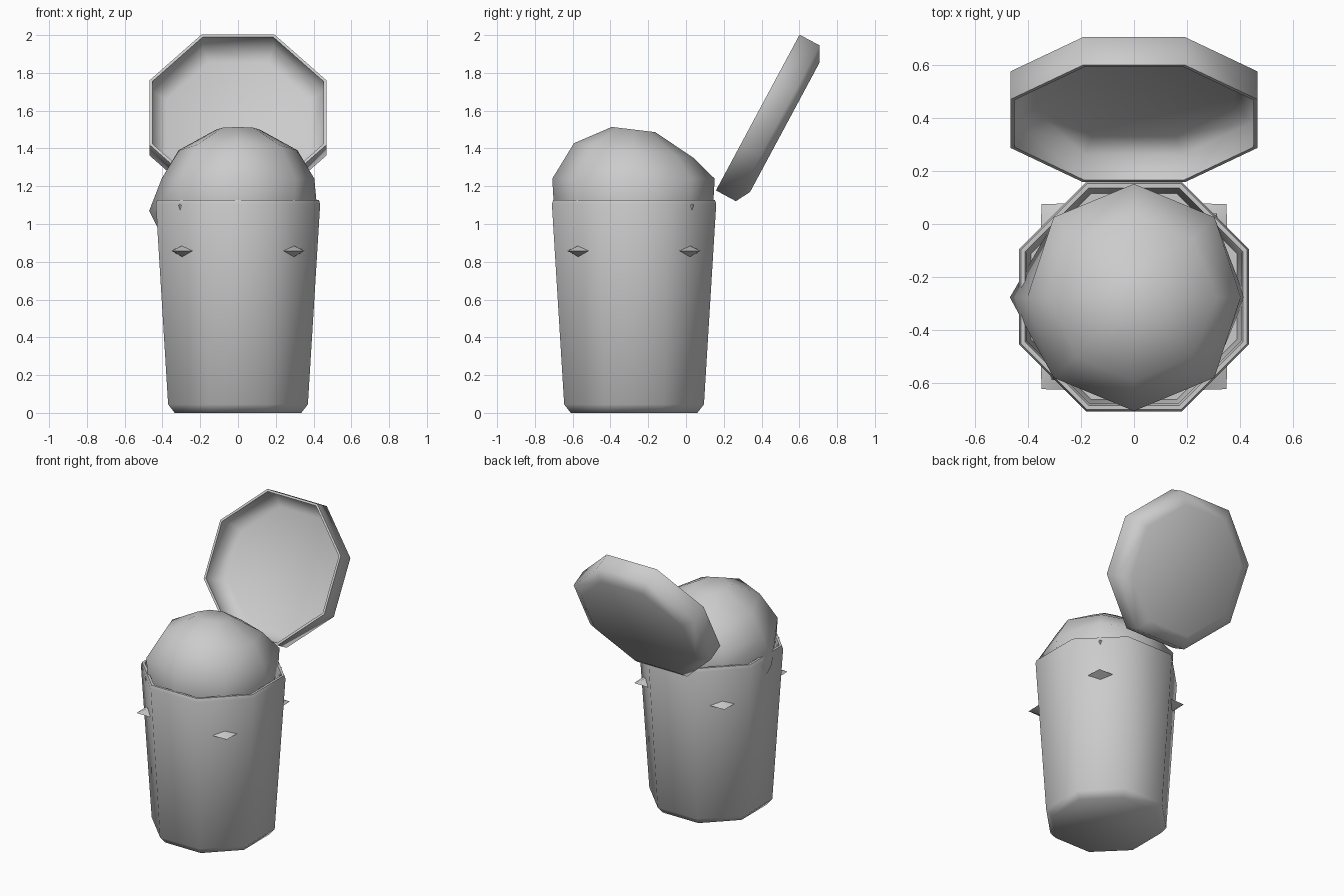
import bpy, bmesh
from math import cos, sin, pi, radians, atan2
from mathutils import Matrix, Vector

if "Cube" in bpy.data.objects:
    bpy.data.objects.remove(bpy.data.objects["Cube"], do_unlink=True)

grey = bpy.data.materials.new("plain grey")
grey.use_nodes = True
grey.diffuse_color = (0.6, 0.6, 0.6, 1)
grey.node_tree.nodes["Principled BSDF"].inputs["Base Color"].default_value = (0.6, 0.6, 0.6, 1)

SIDES = 8
CAN_Y = -0.275


def finish(name, bm, matrix, angle=62):
    bmesh.ops.recalc_face_normals(bm, faces=bm.faces)
    mesh = bpy.data.meshes.new(name)
    bm.to_mesh(mesh)
    bm.free()
    mesh.materials.append(grey)
    obj = bpy.data.objects.new(name, mesh)
    obj.matrix_world = matrix
    bpy.context.collection.objects.link(obj)
    bpy.ops.object.select_all(action="DESELECT")
    obj.select_set(True)
    bpy.context.view_layer.objects.active = obj
    bpy.ops.object.shade_smooth_by_angle(angle=radians(angle))
    return obj


def loft(profile, phase, tilt=0.0):
    """Eight-sided loft through (radius, height) rings, capped at both ends."""
    bm = bmesh.new()
    rings = []
    for radius, z in profile:
        ring = []
        for i in range(SIDES):
            a = phase + 2 * pi * i / SIDES
            ring.append(bm.verts.new((radius * cos(a), radius * sin(a), z)))
        rings.append(ring)
    for low, high in zip(rings, rings[1:]):
        for i in range(SIDES):
            j = (i + 1) % SIDES
            bm.faces.new((low[i], low[j], high[j], high[i]))
    bm.faces.new(rings[0])
    bm.faces.new(rings[-1])
    return bm, rings


def flat_sided(profile):
    """Turn side distances into corner radii, with flat sides on the axes."""
    return loft([(r / cos(pi / SIDES), z) for r, z in profile], pi / SIDES)[0]


# Tapered can with a thin rounded rim and a hollow inside
can = flat_sided([(0.335, 0), (0.37, 0.045), (0.435, 1.105), (0.428, 1.128),
                  (0.412, 1.128), (0.405, 1.105), (0.39, 0.9)])
finish("can_body", can, Matrix.Translation((0, CAN_Y, 0)))

# Rubbish heap, its top ring tilted toward the front
heap, rings = loft([(0.36, 0.85), (0.42, 1.07), (0.43, 1.24),
                    (0.315, 1.39), (0.115, 1.5)], 0)
for v in rings[-2] + rings[-1]:
    v.co.z -= 0.12 * v.co.y
rings[1][4].co.x = -0.47
for v in rings[2]:
    if abs(v.co.x) > 0.42:
        v.co.x *= 0.94
finish("rubbish_heap", heap, Matrix.Translation((0, CAN_Y - 0.003, 0)))


def spike(name, angle, z, base, reach, half_width, drop, rise):
    """Shallow pyramid poking out of the can wall."""
    bm = bmesh.new()
    points = [(base, -half_width, 0), (base, 0, rise), (base, half_width, 0),
              (base, 0, -drop), (reach, 0, 0)]
    for p in points:
        bm.verts.new(p)
    bmesh.ops.convex_hull(bm, input=bm.verts)
    finish(name, bm, Matrix.Translation((0, CAN_Y, z)) @ Matrix.Rotation(angle, 4, "Z"), 50)


# Pointed scraps through the four slanting sides
for i in range(4):
    spike(f"corner_scrap_{i + 1}", pi / 4 + i * pi / 2, 0.858, 0.41, 0.495, 0.09, 0.035, 0.03)

# Small drips below the rim
for side, angle in (("left", pi / 4), ("right", 5 * pi / 4)):
    spike("drip_" + side, angle, 1.10, 0.42, 0.444, 0.03, 0.06, 0.02)

# Open lid: shallow tray leaning back behind the can
lid = flat_sided([(0.468, 0), (0.468, 0.12), (0.39, 0.163), (0.38, 0.15),
                  (0.453, 0.11), (0.453, 0)])
# Close the rim and the outer face so the tray stays open at the front
lid.verts.ensure_lookup_table()
bmesh.ops.delete(lid, geom=[f for f in lid.faces if len(f.verts) == SIDES], context="FACES_ONLY")
lid.verts.ensure_lookup_table()
v = list(lid.verts)
n = SIDES
lid.faces.new(v[2 * n:3 * n])
lid.faces.new(v[3 * n:4 * n])
bmesh.ops.delete(lid, geom=[f for f in lid.faces if len(f.verts) == 4
                 and {x.index // n for x in f.verts} == {2, 3}], context="FACES_ONLY")
for i in range(n):
    j = (i + 1) % n
    lid.faces.new((v[i], v[j], v[5 * n + j], v[5 * n + i]))
up = Vector((0, 0.473, 0.881))
back = Vector((0, 0.881, -0.473))
lean = Matrix((Vector((1, 0, 0)), up, back)).transposed().to_4x4()
finish("lid", lid, Matrix.Translation((0, 0.38, 1.59)) @ lean)
